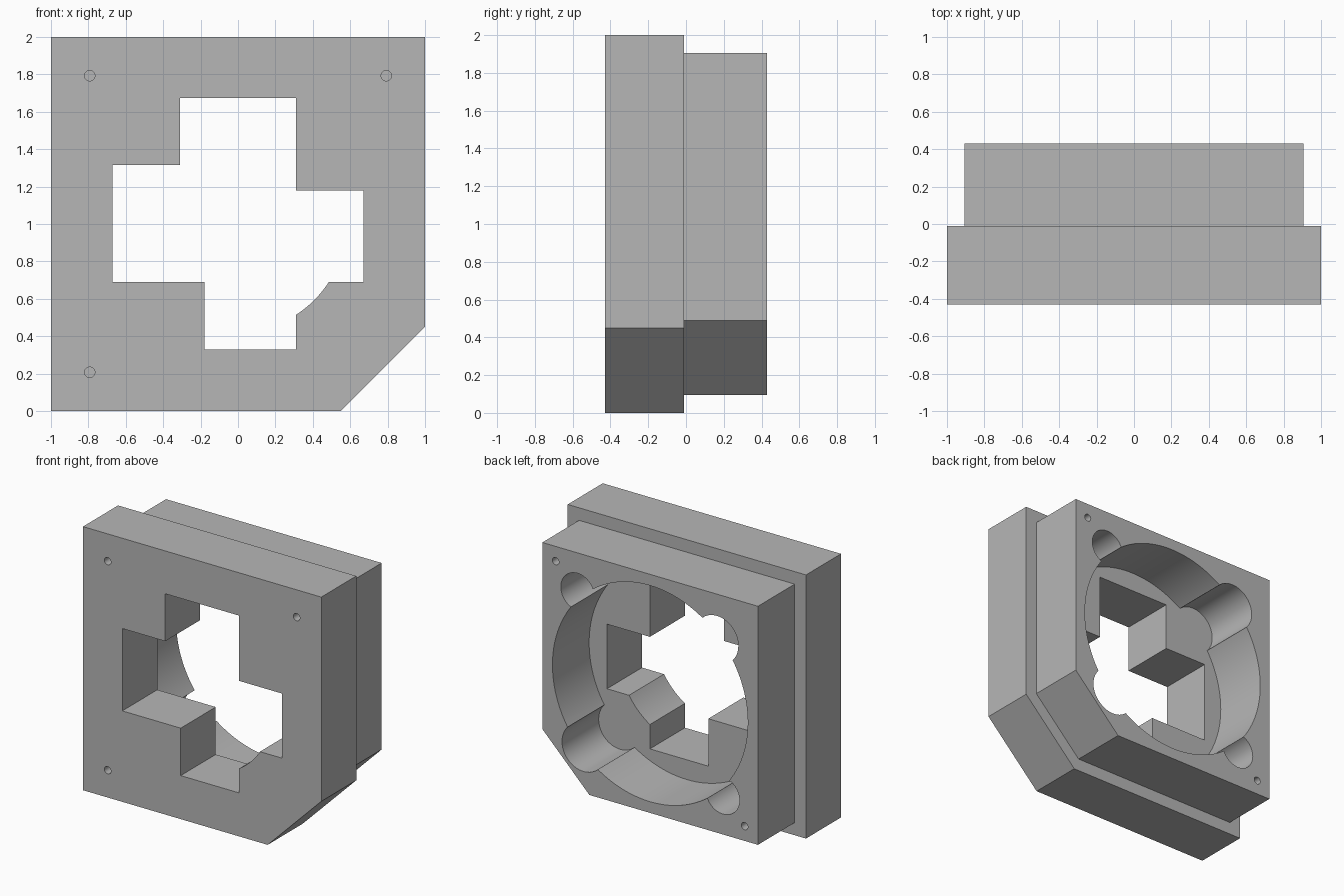
import bpy, bmesh
from math import cos, sin, pi, radians

if "Cube" in bpy.data.objects:
    bpy.data.objects.remove(bpy.data.objects["Cube"])

grey = bpy.data.materials.new("grey")
grey.use_nodes = True
colour = (0.47, 0.47, 0.47, 1)
grey.diffuse_color = colour
grey.node_tree.nodes["Principled BSDF"].inputs["Base Color"].default_value = colour

FRONT, STEP, BACK = -0.43, -0.01, 0.43
MID = 1.0  # height of the bore axis


def prism(name, outline, y0, y1):
    """Extrude an (x, z) outline from y0 to y1."""
    bm = bmesh.new()
    face = bm.faces.new([bm.verts.new((x, y0, z)) for x, z in outline])
    ext = bmesh.ops.extrude_face_region(bm, geom=[face])["geom"]
    moved = [g for g in ext if isinstance(g, bmesh.types.BMVert)]
    bmesh.ops.translate(bm, verts=moved, vec=(0, y1 - y0, 0))
    bmesh.ops.recalc_face_normals(bm, faces=bm.faces)
    mesh = bpy.data.meshes.new(name)
    bm.to_mesh(mesh)
    bm.free()
    mesh.materials.append(grey)
    obj = bpy.data.objects.new(name, mesh)
    bpy.context.collection.objects.link(obj)
    return obj


def arc(x, z, r, start=0.0, end=2 * pi, steps=96, closed=True):
    n = steps if closed else steps - 1
    return [(x + r * cos(start + (end - start) * i / n),
             z + r * sin(start + (end - start) * i / n)) for i in range(steps)]


def clipped_square(half, cut):
    """Square outline with its lower left-hand (+x) corner cut off."""
    lo, hi = MID - half, MID + half
    return [(-half, lo), (half - cut, lo), (half, lo + cut), (half, hi), (-half, hi)]


def combine(body, tool, operation):
    mod = body.modifiers.new(tool.name, "BOOLEAN")
    mod.operation, mod.object, mod.solver = operation, tool, "EXACT"
    bpy.context.view_layer.objects.active = body
    bpy.ops.object.modifier_apply(modifier=mod.name)
    bpy.data.objects.remove(tool)


# Wide front plate joined to the narrower rear block
body = prism("fan_housing", clipped_square(1.0, 0.45), FRONT, STEP)
combine(body, prism("rear_block", clipped_square(0.905, 0.395), STEP - 0.2, BACK), "UNION")

# Round rear cavity with a lobe in each corner
combine(body, prism("cavity", arc(0, MID, 0.82, steps=128), STEP, 0.6), "DIFFERENCE")
for sx, sz in ((1, 1), (-1, 1), (-1, -1), (1, -1)):
    offset, radius = (0.61, 0.14) if sx == sz else (0.56, 0.18)
    lobe = arc(sx * offset, MID + sz * offset, radius, steps=64)
    combine(body, prism("lobe", lobe, STEP, 0.6), "DIFFERENCE")

# Stepped cross-shaped window through the front plate
window = [(-0.31, 1.675), (0.31, 1.675), (0.31, 1.18), (0.67, 1.18), (0.67, 0.69)]
window += arc(0, MID, 0.576, radians(-32.6), radians(-57.4), 14, closed=False)
window += [(0.31, 0.33), (-0.18, 0.33), (-0.18, 0.69),
           (-0.67, 0.69), (-0.67, 1.315), (-0.31, 1.315)]
combine(body, prism("window", window, -0.6, 0.2), "DIFFERENCE")

# Blind screw holes: three in the front, two in the back
SCREW, DEPTH = 0.793, 0.2
for sx, sz, y0, y1 in ((-1, 1, -0.6, FRONT + DEPTH), (1, 1, -0.6, FRONT + DEPTH),
                       (-1, -1, -0.6, FRONT + DEPTH),
                       (1, 1, BACK - DEPTH, 0.6), (-1, -1, BACK - DEPTH, 0.6)):
    hole = arc(sx * SCREW, MID + sz * SCREW, 0.028, steps=24)
    combine(body, prism("screw_hole", hole, y0, y1), "DIFFERENCE")

# Smooth curved walls, sharp edges
bpy.ops.object.select_all(action="DESELECT")
body.select_set(True)
bpy.context.view_layer.objects.active = body
bpy.ops.object.shade_smooth_by_angle(angle=radians(25))
